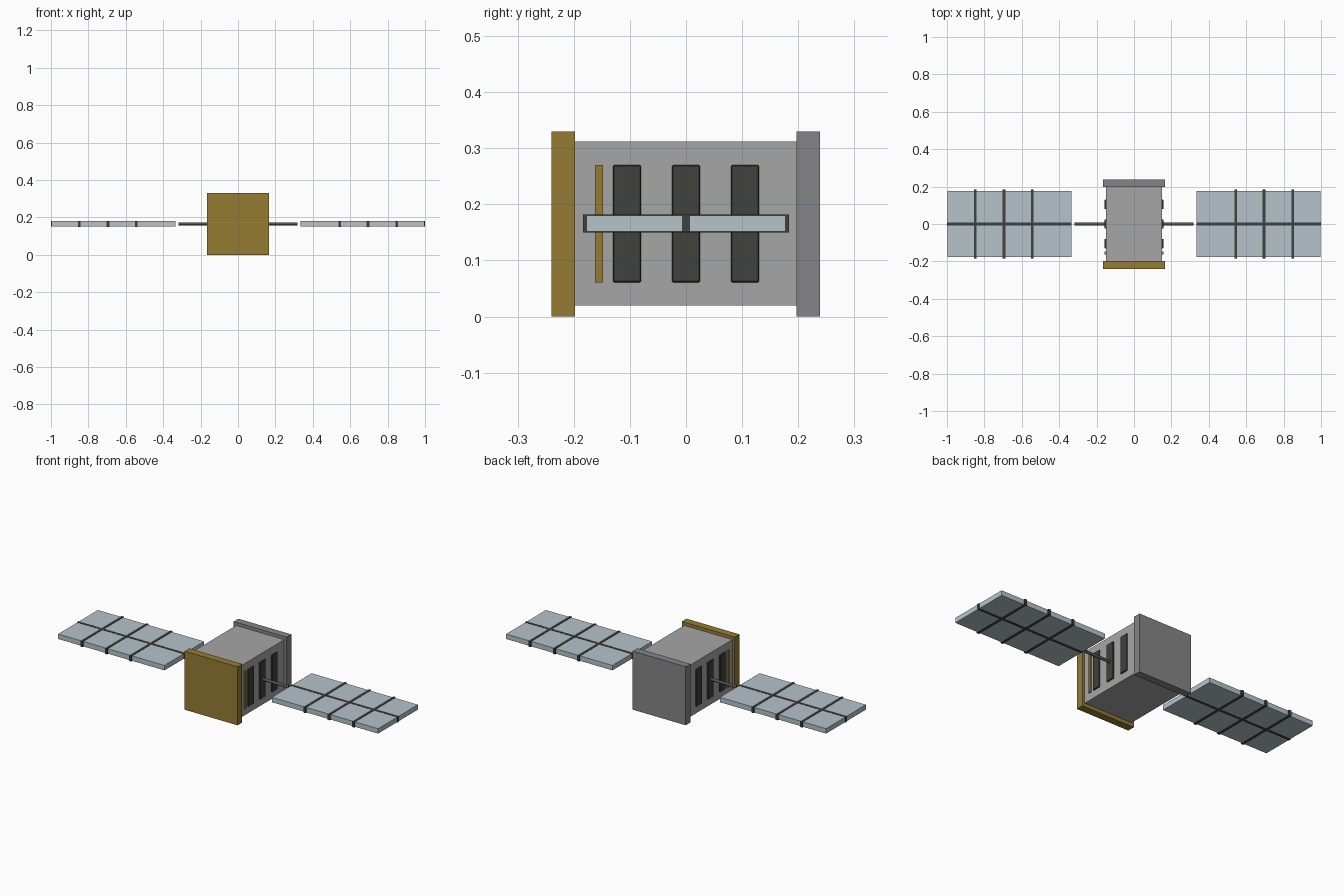
import bpy
from mathutils import Matrix

cube = bpy.data.objects.get("Cube")
if cube:
    bpy.data.objects.remove(cube, do_unlink=True)


def material(name, rgb):
    mat = bpy.data.materials.new(name)
    mat.use_nodes = True
    mat.diffuse_color = (*rgb, 1)
    mat.node_tree.nodes["Principled BSDF"].inputs["Base Color"].default_value = (*rgb, 1)
    return mat


GOLD = material("gold foil", (0.30, 0.20, 0.034))
BODY = material("light grey", (0.38, 0.38, 0.38))
PLATE = material("mid grey", (0.235, 0.235, 0.245))
PANEL = material("pale blue", (0.46, 0.55, 0.60))
DARK = material("charcoal", (0.053, 0.053, 0.045))
ROD = material("dark grey", (0.09, 0.085, 0.09))


def box(name, x, y, z, mat, bevel=0):
    """Box from (low, high) ranges on each axis."""
    ranges = (x, y, z)
    bpy.ops.mesh.primitive_cube_add(size=1)
    obj = bpy.context.object
    obj.name = name
    centre = [(a + b) / 2 for a, b in ranges]
    size = [abs(b - a) for a, b in ranges]
    obj.data.transform(Matrix.Translation(centre) @ Matrix.Diagonal((*size, 1)))
    obj.data.materials.append(mat)
    if bevel:
        mod = obj.modifiers.new("bevel", "BEVEL")
        mod.width = bevel
        mod.segments = 1
    return obj


# Body with its end plates
box("body", (-0.15, 0.15), (-0.2, 0.2), (0.02, 0.312), BODY)
box("front_plate", (-0.165, 0.165), (-0.24, -0.198), (0, 0.33), GOLD)
box("back_plate", (-0.165, 0.165), (0.197, 0.239), (0, 0.33), PLATE)

MID = 0.166
for side, s in (("left", 1), ("right", -1)):

    def span(a, b):
        return (min(s * a, s * b), max(s * a, s * b))

    # Side vents and gold strip
    for i, y in enumerate((-0.105, 0, 0.105)):
        box(f"{side}_vent_{i + 1}", span(0.145, 0.157), (y - 0.025, y + 0.025),
            (0.061, 0.27), DARK, 0.002)
    box(f"{side}_gold_strip", span(0.145, 0.157), (-0.162, -0.148), (0.061, 0.27), GOLD)

    # Boom towards the panel
    bpy.ops.mesh.primitive_cylinder_add(vertices=16, radius=0.008, depth=0.175,
                                        location=(s * 0.2305, 0, MID),
                                        rotation=(0, 1.5708, 0))
    boom = bpy.context.object
    boom.name = f"{side}_boom"
    boom.data.materials.append(ROD)
    bpy.ops.object.shade_smooth_by_angle()

    # Solar panel with its spine and cross bands
    box(f"{side}_solar_panel", span(0.335, 0.998), (-0.177, 0.177), (0.152, 0.180), PANEL)
    box(f"{side}_panel_spine", span(0.334, 1.0), (-0.007, 0.007), (0.1505, 0.1815), DARK)
    for i, x in enumerate((0.543, 0.695, 0.848)):
        box(f"{side}_panel_band_{i + 1}", span(x - 0.007, x + 0.007),
            (-0.184, 0.184), (0.150, 0.182), DARK)
